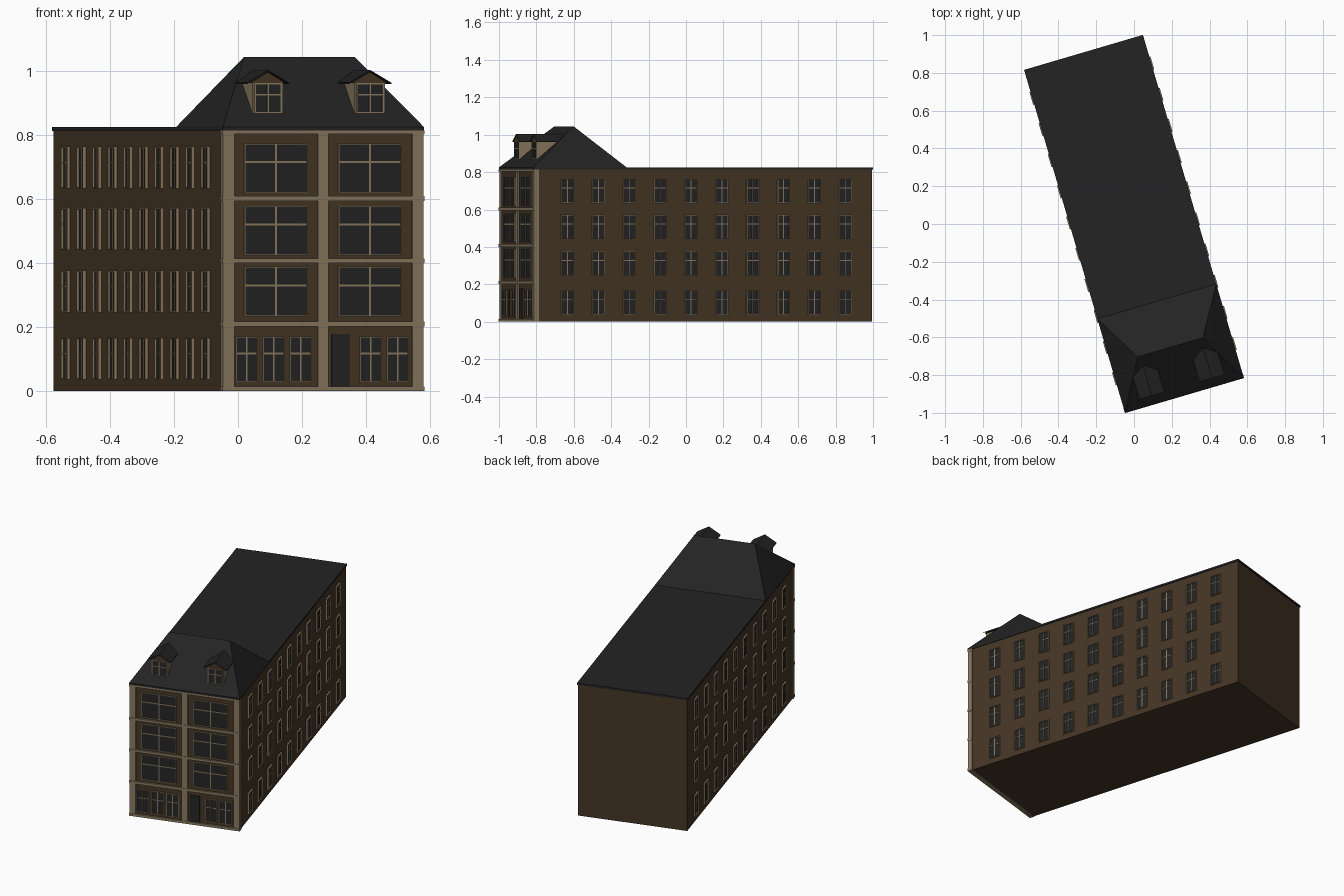
import bpy, bmesh, math
from mathutils import Matrix

if "Cube" in bpy.data.objects:
    bpy.data.objects.remove(bpy.data.objects["Cube"])

TURN = Matrix.Rotation(math.radians(16.4), 4, 'Z')   # whole building is turned on its plot
W, F, B = 0.324, -0.936, 0.942                        # half width, front wall, back wall
EAVE, RIDGE = 0.825, 1.045


def material(name, rgb):
    m = bpy.data.materials.new(name)
    m.diffuse_color = (*rgb, 1)
    m.use_nodes = True
    m.node_tree.nodes["Principled BSDF"].inputs["Base Color"].default_value = m.diffuse_color
    return m


BRICK = material("brown brick", (0.060, 0.036, 0.018))
STONE = material("beige stone", (0.245, 0.190, 0.115))
GLASS = material("dark glass", (0.017, 0.017, 0.018))
ROOF = material("dark slate", (0.017, 0.017, 0.017))


def finish(name, bm, mat):
    bmesh.ops.recalc_face_normals(bm, faces=bm.faces)
    me = bpy.data.meshes.new(name)
    bm.to_mesh(me)
    bm.free()
    me.materials.append(mat)
    ob = bpy.data.objects.new(name, me)
    ob.matrix_world = TURN
    bpy.context.collection.objects.link(ob)


def boxes(name, items, mat):
    """Each item is (x0, x1, y0, y1, z0, z1)."""
    bm = bmesh.new()
    for x0, x1, y0, y1, z0, z1 in items:
        mtx = (Matrix.Translation(((x0 + x1) / 2, (y0 + y1) / 2, (z0 + z1) / 2))
               @ Matrix.Diagonal((abs(x1 - x0), abs(y1 - y0), z1 - z0, 1)))
        bmesh.ops.create_cube(bm, size=1, matrix=mtx)
    finish(name, bm, mat)


def solid(name, pts, faces, mat):
    bm = bmesh.new()
    vs = [bm.verts.new(p) for p in pts]
    for f in faces:
        bm.faces.new([vs[i] for i in f])
    finish(name, bm, mat)


def window(a0, a1, z0, z1, rim, out, bar, transom=0.63):
    """Glass and frame rectangles as (a0, a1, z0, z1, depth)."""
    mid, zt = (a0 + a1) / 2, z0 + (z1 - z0) * transom
    glass = [(a0, a1, z0, z1, 0.003)]
    frame = [(a0 - rim, a0, z0 - rim, z1 + rim, out), (a1, a1 + rim, z0 - rim, z1 + rim, out),
             (a0, a1, z0 - rim, z0, out), (a0, a1, z1, z1 + rim, out),
             (mid - bar, mid + bar, z0, z1, 0.006), (a0, a1, zt - bar, zt + bar, 0.005)]
    return glass, frame


def on_front(rects, y=F):
    return [(a, b, y - d, y + 0.001, c, e) for a, b, c, e, d in rects]


def on_side(rects, s):
    return [(s * (W - 0.001), s * (W + d), a, b, c, e) for a, b, c, e, d in rects]


# main block and flat roof
boxes("walls", [(-W, W, F, B, 0, 0.815)], BRICK)
boxes("flat_roof", [(-0.328, 0.328, -0.946, 0.947, 0.813, EAVE)], ROOF)

# hipped roof over the front
solid("hipped_roof",
      [(-0.328, -0.946, EAVE), (0.328, -0.946, EAVE), (0.328, -0.427, EAVE),
       (-0.328, -0.427, EAVE), (-0.18, -0.68, RIDGE), (0.18, -0.68, RIDGE)],
      [(0, 1, 5, 4), (1, 2, 5), (2, 3, 4, 5), (3, 0, 4), (3, 2, 1, 0)], ROOF)

# side windows: ten bays on four storeys, both sides
glass, frame = [], []
for s in (-1, 1):
    for i in range(10):
        c = -0.757 + 0.172 * i
        for z0 in (0.04, 0.25, 0.445, 0.637):
            g, f = window(c - 0.031, c + 0.031, z0, z0 + 0.123, 0.004, 0.010, 0.0022)
            glass += on_side(g, s)
            frame += on_side(f, s)
boxes("side_window_glass", glass, GLASS)
boxes("side_window_frames", frame, STONE)

# front pilasters and string courses
stone = [(-0.327, -0.290, F - 0.008, F + 0.02, 0, 0.814),
         (0.290, 0.327, F - 0.008, F + 0.02, 0, 0.814),
         (-0.017, 0.017, F - 0.008, F + 0.01, 0, 0.814)]
for z0, z1 in ((0, 0.015), (0.202, 0.218), (0.400, 0.415), (0.595, 0.610), (0.803, 0.815)):
    stone.append((-0.329, 0.329, F - 0.011, F + 0.02, z0, z1))
boxes("front_stonework", stone, STONE)

# front windows
glass, frame = [], []
for c in (-0.153, 0.153):
    for z0 in (0.237, 0.427, 0.622):
        g, f = window(c - 0.1, c + 0.1, z0, z0 + 0.149, 0.003, 0.007, 0.003)
        glass += g
        frame += f
for a in (-0.281, -0.193, -0.105, 0.123, 0.211):
    g, f = window(a, a + 0.065, 0.032, 0.168, 0.003, 0.007, 0.0025)
    glass += g
    frame += f
boxes("front_window_glass", on_front(glass), GLASS)
boxes("front_window_frames", on_front(frame), STONE)
boxes("front_door", on_front([(0.029, 0.089, 0.015, 0.178, 0.004)]), GLASS)

# dormers
DF, DB, DZ, DT = -0.893, -0.77, 0.963, 1.0
for side, c in (("left", -0.166), ("right", 0.166)):
    boxes(side + "_dormer_body", [(c - 0.05, c + 0.05, DF, DB, 0.862, DZ)], STONE)
    solid(side + "_dormer_gable",
          [(c - 0.058, DF - 0.003, DZ), (c + 0.058, DF - 0.003, DZ), (c, DF - 0.003, DT - 0.003),
           (c - 0.058, DB, DZ), (c + 0.058, DB, DZ), (c, DB, DT - 0.003)],
          [(0, 1, 2), (3, 5, 4), (0, 3, 4, 1), (1, 4, 5, 2), (0, 2, 5, 3)], BRICK)
    # thin pitched cover
    ends = [(-0.069, DZ - 0.003), (0, DT), (0.069, DZ - 0.003), (0.069, DZ + 0.001),
            (0, DT + 0.004), (-0.069, DZ + 0.001)]
    solid(side + "_dormer_roof",
          [(c + x, y, z) for y in (DF - 0.006, -0.735) for x, z in ends],
          [(0, 1, 4, 5), (1, 2, 3, 4), (6, 11, 10, 7), (7, 10, 9, 8)]
          + [(i, (i + 1) % 6, (i + 1) % 6 + 6, i + 6) for i in range(6)], ROOF)
    g, f = window(c - 0.04, c + 0.04, 0.872, 0.958, 0.004, 0.004, 0.0025)
    boxes(side + "_dormer_glass", on_front(g, DF), GLASS)
    boxes(side + "_dormer_frame", on_front(f, DF), STONE)
